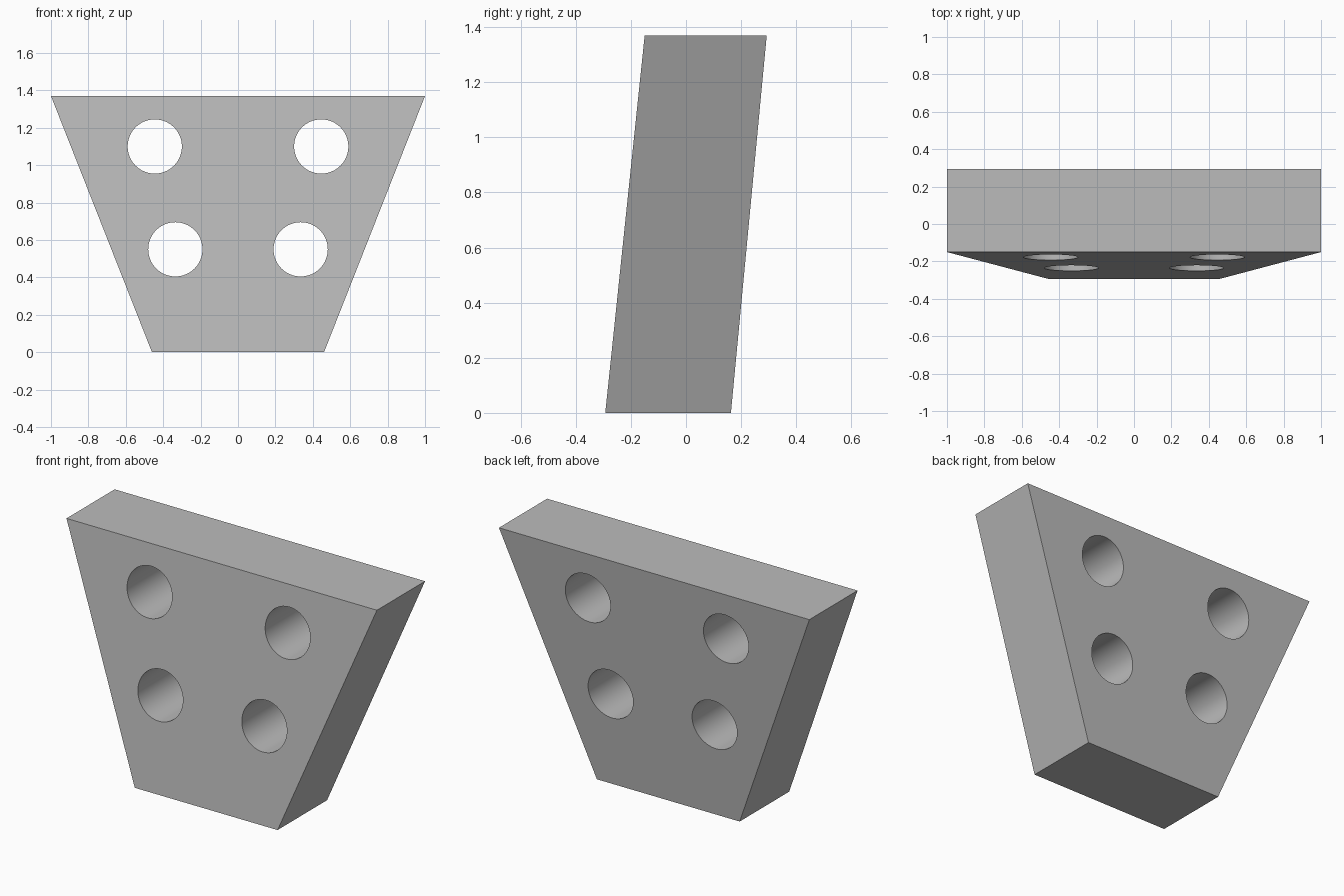
import bpy
import bmesh
import math

if "Cube" in bpy.data.objects:
    bpy.data.objects.remove(bpy.data.objects["Cube"], do_unlink=True)

HEIGHT = 1.37
HOLE_RADIUS = 0.145

grey = bpy.data.materials.new("plain grey")
grey.use_nodes = True
colour = (0.5, 0.5, 0.5, 1)
grey.diffuse_color = colour
grey.node_tree.nodes["Principled BSDF"].inputs["Base Color"].default_value = colour

# Leaning tapered block: a bottom and a top rectangle joined
mesh = bpy.data.meshes.new("tapered_block")
block = bpy.data.objects.new("tapered_block", mesh)
bpy.context.collection.objects.link(block)
bm = bmesh.new()
for half_width, front, back, z in ((0.46, -0.293, 0.163, 0), (1, -0.15, 0.293, HEIGHT)):
    for x in (-half_width, half_width):
        for y in (front, back):
            bm.verts.new((x, y, z))
bmesh.ops.convex_hull(bm, input=bm.verts)
bmesh.ops.dissolve_limit(bm, angle_limit=math.radians(1), verts=bm.verts, edges=bm.edges)
bmesh.ops.recalc_face_normals(bm, faces=bm.faces)
bm.to_mesh(mesh)
bm.free()
mesh.materials.append(grey)


# Four straight round holes through the block
def drill(x, z):
    bpy.ops.mesh.primitive_cylinder_add(vertices=64, radius=HOLE_RADIUS, depth=2,
                                        location=(x, 0, z),
                                        rotation=(math.pi / 2, 0, 0))
    cutter = bpy.context.object
    cutter.name = "hole_cutter"
    cutter.hide_render = True
    cutter.data.materials.append(grey)
    cut = block.modifiers.new("hole", 'BOOLEAN')
    cut.operation = 'DIFFERENCE'
    cut.solver = 'EXACT'
    cut.object = cutter
    bpy.context.view_layer.objects.active = block
    bpy.ops.object.modifier_apply(modifier=cut.name)
    bpy.data.objects.remove(cutter, do_unlink=True)


for side in (-1, 1):
    drill(side * 0.445, 1.1)
    drill(side * 0.335, 0.55)

bpy.ops.object.select_all(action='DESELECT')
block.select_set(True)
bpy.context.view_layer.objects.active = block
bpy.ops.object.shade_smooth_by_angle(angle=math.radians(30))
